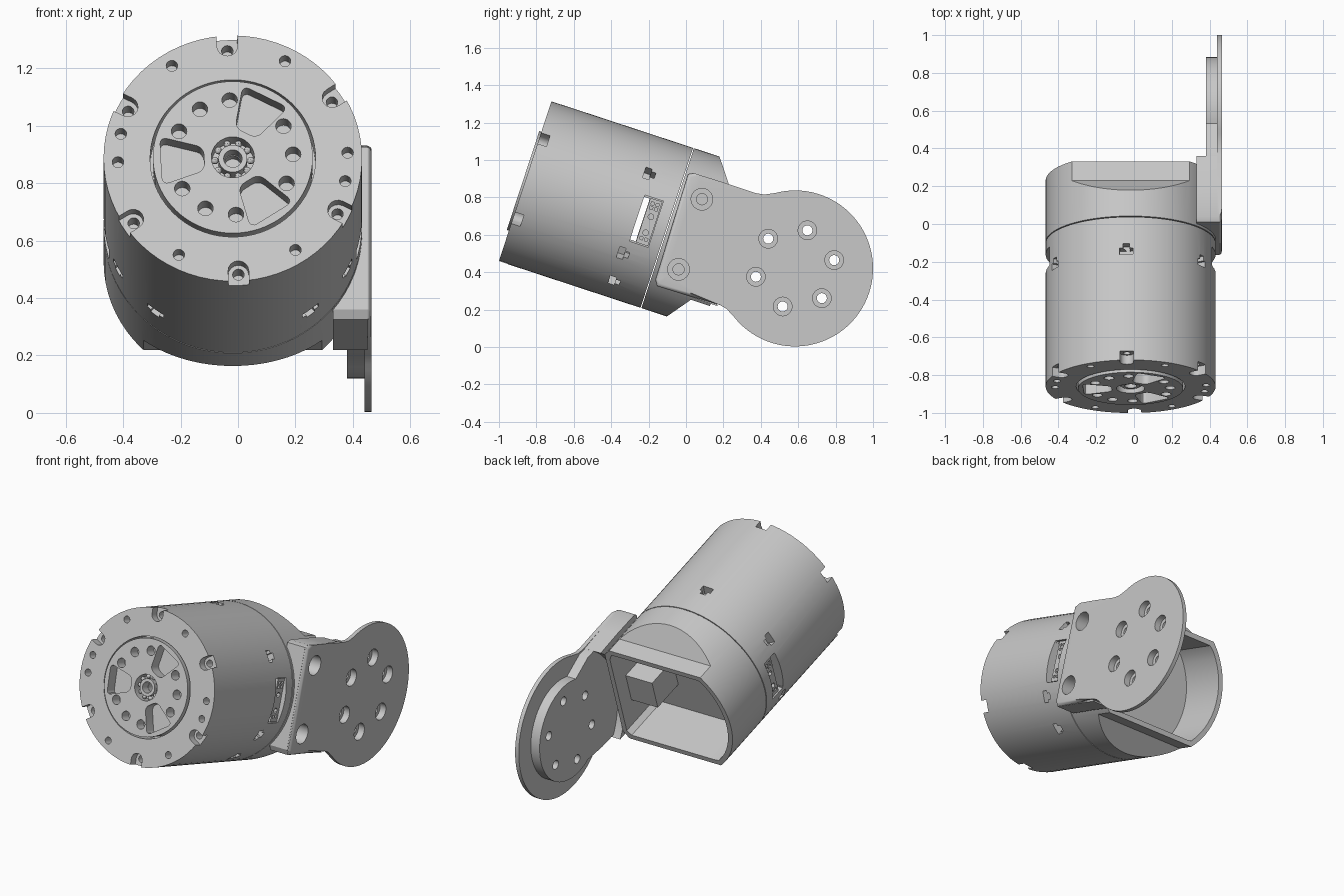
import bpy, bmesh
from math import sin, cos, radians
from mathutils import Matrix, Vector

if "Cube" in bpy.data.objects:
    bpy.data.objects.remove(bpy.data.objects["Cube"], do_unlink=True)

grey = bpy.data.materials.new("light_grey")
grey.use_nodes = True
grey.diffuse_color = (0.58, 0.58, 0.58, 1)
grey.node_tree.nodes["Principled BSDF"].inputs["Base Color"].default_value = (0.58, 0.58, 0.58, 1)

R = 0.45                     # motor radius
SEG = 72
# Motor parts are built along +y, then tilted into place
TILT = Matrix.Translation((-0.018, -0.86, 0.886)) @ Matrix.Rotation(radians(-18.2), 4, 'X')


def finish(bm, name):
    bmesh.ops.recalc_face_normals(bm, faces=bm.faces)
    mesh = bpy.data.meshes.new(name)
    bm.to_mesh(mesh)
    bm.free()
    mesh.materials.append(grey)
    ob = bpy.data.objects.new(name, mesh)
    bpy.context.collection.objects.link(ob)
    return ob


def prism(name, pts, lo, hi, axis='y', rounding=0.0):
    """Extrude an outline from lo to hi along x (outline in y,z) or y (outline in x,z)."""
    bm = bmesh.new()
    put = (lambda p: (lo, p[0], p[1])) if axis == 'x' else (lambda p: (p[0], lo, p[1]))
    face = bm.faces.new([bm.verts.new(put(p)) for p in pts])
    if rounding:
        bmesh.ops.bevel(bm, geom=bm.verts[:], offset=rounding, segments=4,
                        profile=0.5, affect='VERTICES')
        face = bm.faces[:][0]
    new = bmesh.ops.extrude_face_region(bm, geom=[face])['geom']
    step = Vector((hi - lo, 0, 0) if axis == 'x' else (0, hi - lo, 0))
    bmesh.ops.translate(bm, vec=step, verts=[g for g in new if isinstance(g, bmesh.types.BMVert)])
    return finish(bm, name)


def arc(c, r, start, end, n):
    return [(c[0] + r * cos(radians(start + (end - start) * i / n)),
             c[1] + r * sin(radians(start + (end - start) * i / n))) for i in range(n + 1)]


def disc(name, r, lo, hi, c=(0, 0), axis='y', n=20):
    return prism(name, arc(c, r, 0, 360, n)[:-1], lo, hi, axis)


def box(name, x, y, z):
    return prism(name, [(x[0], z[0]), (x[1], z[0]), (x[1], z[1]), (x[0], z[1])], *y)


def spin(ob, degrees):
    ob.data.transform(Matrix.Rotation(radians(-degrees), 4, 'Y'))
    return ob


def polar(r, degrees):
    return r * cos(radians(degrees)), r * sin(radians(degrees))


def join(parts):
    bm = bmesh.new()
    for p in parts:
        bm.from_mesh(p.data)
        bpy.data.objects.remove(p, do_unlink=True)
    return finish(bm, "cutter")


def boolean(target, parts, operation='DIFFERENCE'):
    cutter = join(parts)
    cutter.hide_render = True
    mod = target.modifiers.new("cut", 'BOOLEAN')
    mod.operation, mod.solver, mod.object, mod.use_self = operation, 'EXACT', cutter, True
    bpy.context.view_layer.objects.active = target
    bpy.ops.object.modifier_apply(modifier=mod.name)
    bpy.data.objects.remove(cutter, do_unlink=True)


# Motor housing with rotor recess, rim notches, screw holes and side slots
housing = disc("motor_housing", R, 0, 0.797, n=SEG)
cuts = [disc("c", 0.288, -0.1, 0.1, n=SEG)]
for k in range(6):
    a = 92.7 + 60 * k
    notch = [(0.5, -0.036), (0.5, 0.036)] + arc((0.412, 0), 0.036, 90, 270, 8)
    cuts.append(spin(prism("c", notch, -0.1, 0.05), a))
    cuts.append(disc("c", 0.02, 0.04, 0.12, polar(0.41, a)))
cuts += [disc("c", 0.02, -0.1, 0.06, polar(0.4, a))
         for a in (122, 63, 3, -12, -57, 242, 182, 167)]
for a in (93, 33, 153, -27, 207, -53, 233):
    cuts.append(spin(box("c", (0.39, 0.5), (0.59, 0.625), (-0.035, 0.035)), a))
    cuts.append(spin(box("c", (0.39, 0.5), (0.62, 0.65), (-0.018, 0.018)), a))
cuts.append(box("c", (-0.6, 0.6), (0.63, 0.662), (-0.12, 0.12)))
for s in (-1, 1):
    cuts.append(box("c", sorted((s * 0.36, s * 0.6)), (0.632, 0.735), (-0.13, 0.13)))
boolean(housing, cuts)

# Output rotor: bolt circle, three rounded windows and a bearing bore
rotor = disc("output_rotor", 0.278, -0.012, 0.1, n=SEG)
cuts = [disc("c", 0.075, -0.1, 0.06, n=32), disc("c", 0.03, 0.05, 0.098)]
for k in range(12):
    a = 3 + 30 * k
    if k % 4 == 2:
        window = [(0.1, -0.042), (0.25, -0.088), (0.25, 0.088), (0.1, 0.042)]
        cuts.append(spin(prism("c", window, -0.1, 0.06, rounding=0.025), a))
    else:
        cuts.append(disc("c", 0.027, -0.1, 0.06, polar(0.21, a)))
boolean(rotor, cuts)

# Bearing: inner sleeve and balls
sleeve = disc("bearing_sleeve", 0.05, 0.002, 0.06, n=32)
boolean(sleeve, [disc("c", 0.032, -0.1, 0.2, n=32)])
bm = bmesh.new()
for k in range(10):
    x, z = polar(0.062, 36 * k)
    bmesh.ops.create_uvsphere(bm, u_segments=10, v_segments=6, radius=0.013,
                              matrix=Matrix.Translation((x, 0.025, z)))
balls = finish(bm, "bearing_balls")

# Side connectors inside the housing windows
connectors = []
for s, side in ((1, "left"), (-1, "right")):
    con = box(side + "_connector", sorted((s * 0.34, s * 0.425)), (0.664, 0.732), (-0.125, 0.125))
    cuts = [disc("c", 0.015, s * 0.39, s * 0.6, (0.698, v), 'x', 12) for v in (-0.06, 0.03)]
    for v in (-0.095, 0.075, 0.1):
        for u in (0.685, 0.712):
            cuts.append(box("c", sorted((s * 0.39, s * 0.6)), (u - 0.008, u + 0.008),
                            (v - 0.008, v + 0.008)))
    boolean(con, cuts)
    connectors.append(con)

# Rear cap: cylinder chamfered top and bottom, hollow and open at the back
cap = disc("rear_cap", R, 0.802, 1.147, n=SEG)
half = [(0.7, 0.5), (0.908, 0.5), (1.04, 0.325), (1.2, 0.325)]
boolean(cap, [prism("c", half + [(u, -v) for u, v in reversed(half)], -0.6, 0.6, 'x')],
        'INTERSECT')
boolean(cap, [box("c", (0.349, 0.6), (0.825, 1.3), (-0.6, 0.6))])
cavity = [(min(x, 0.32), max(-0.295, min(0.295, z))) for x, z in arc((0, 0), 0.42, 2, 362, 60)[:-1]]
boolean(cap, [prism("c", cavity, 0.84, 1.3)])
inner_block = box("inner_block", (0.14, 0.33), (0.82, 1.05), (-0.12, 0.06))

motor = [housing, rotor, sleeve, balls, cap, inner_block] + connectors
for ob in motor:
    ob.data.transform(TILT)

# Side arm: thick mount, neck with boss, and thin round plate
C = (0.583, 0.42)            # plate centre (y, z)
front_edge = [(0.2, 0.88), (0.04, 0.93), (0.01, 0.925), (-0.165, 0.36), (-0.155, 0.325), (0.02, 0.27)]
mount = prism("arm_mount", front_edge + arc(C, 0.46, 206, 119, 20), 0.33, 0.45, 'x')
neck = prism("arm_neck", [(0.1, 0.255), (0.2, 0.22), (0.27, 0.2)] + arc(C, 0.3, 235, 460, 48)
             + [(0.41, 0.805), (0.3, 0.835), (0.1, 0.9)], 0.38, 0.447, 'x')
plate = prism("side_arm", front_edge + [(0.18, 0.225), (0.215, 0.205)]
              + arc(C, 0.417, 217, 465, 64) + [(0.42, 0.815), (0.37, 0.823)], 0.44, 0.465, 'x')

# Soften the leading outer edge of the plate
bm = bmesh.new()
bm.from_mesh(plate.data)
lead = [e for e in bm.edges if all(v.co.x > 0.46 and v.co.y < 0.05 for v in e.verts)]
bmesh.ops.bevel(bm, geom=lead, offset=0.02, segments=3, profile=0.5, affect='EDGES')
bm.to_mesh(plate.data)
bm.free()

boolean(mount, [neck], 'UNION')
boolean(plate, [mount], 'UNION')

# Plate bolt holes and the two mounting screw bores
bores, holes = [], []
for k in range(6):
    c = Vector(C) + Vector(polar(0.214, 12 + 60 * k))
    bores.append(disc("c", 0.05, 0.425, 0.6, c, 'x', 24))
    holes.append(disc("c", 0.027, 0.2, 0.6, c, 'x', 16))
for c in ((0.085, 0.79), (-0.04, 0.415)):
    bores.append(disc("c", 0.058, 0.37, 0.6, c, 'x', 24))
    holes.append(disc("c", 0.03, 0.342, 0.6, c, 'x', 16))
boolean(plate, bores)
boolean(plate, holes)

# Smooth round surfaces, keep machined edges crisp
bpy.ops.object.select_all(action='DESELECT')
for ob in motor + [plate]:
    ob.select_set(True)
bpy.context.view_layer.objects.active = plate
bpy.ops.object.shade_smooth_by_angle(angle=radians(30))
